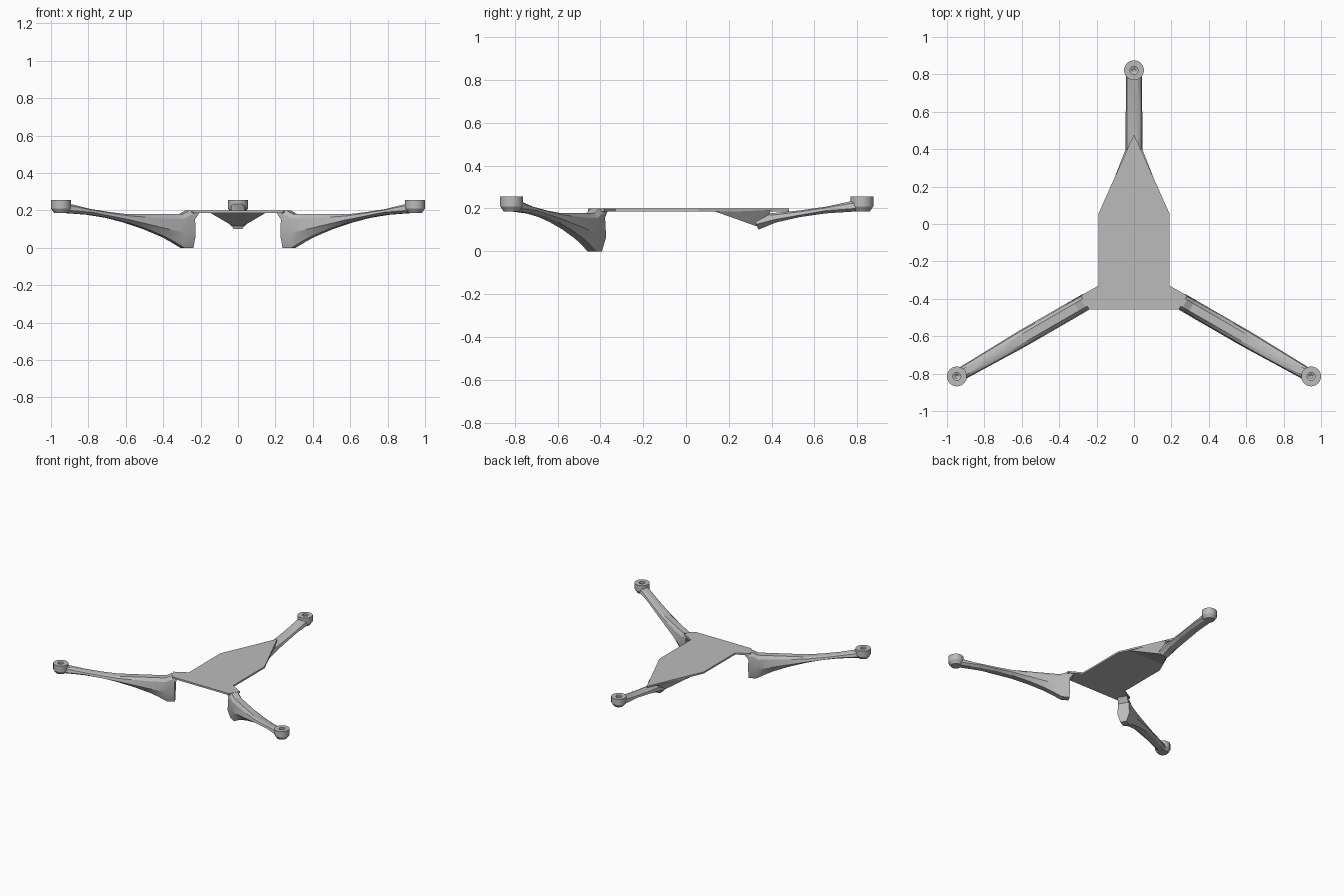
import bpy, bmesh, math
from mathutils import Vector, Matrix

cube = bpy.data.objects.get("Cube")
if cube:
    bpy.data.objects.remove(cube, do_unlink=True)

grey = bpy.data.materials.new("plain grey")
grey.use_nodes = True
COLOUR = (0.5, 0.5, 0.5, 1)
grey.diffuse_color = COLOUR
grey.node_tree.nodes["Principled BSDF"].inputs["Base Color"].default_value = COLOUR


def finish(bm, name, matrix=None, smooth=None):
    bmesh.ops.recalc_face_normals(bm, faces=bm.faces)
    mesh = bpy.data.meshes.new(name)
    bm.to_mesh(mesh)
    bm.free()
    mesh.materials.append(grey)
    ob = bpy.data.objects.new(name, mesh)
    bpy.context.collection.objects.link(ob)
    if matrix:
        ob.matrix_world = matrix
    if smooth:
        bpy.ops.object.select_all(action='DESELECT')
        ob.select_set(True)
        bpy.context.view_layer.objects.active = ob
        bpy.ops.object.shade_smooth_by_angle(angle=math.radians(smooth))
    return ob


def interp(table, u):
    for (a, va), (b, vb) in zip(table, table[1:]):
        if u <= b:
            return va + (vb - va) * max(0, (u - a) / (b - a))
    return table[-1][1]


# Arm profiles: distance inward from the tip boss, height
TOP = [(0.03, 0.237), (0.06, 0.232), (0.17, 0.208), (0.29, 0.191),
       (0.40, 0.18), (0.74, 0.18), (0.78, 0.199), (0.81, 0.199)]
BOTTOM = [(0.03, 0.186), (0.17, 0.177), (0.29, 0.16), (0.40, 0.135), (0.52, 0.1),
          (0.63, 0.06), (0.68, 0.037), (0.75, 0), (0.81, 0)]
RIDGE = [(0.03, 0.2), (0.17, 0.19), (0.4, 0.15), (0.81, 0.065)]


def arm(name, matrix, length, tip_width, slant):
    """Loft an eight-sided section; local x runs inward from the boss."""
    stops = sorted({u for t in (TOP, BOTTOM, RIDGE) for u, _ in t if u < length} | {length})
    bm = bmesh.new()
    rings = []
    for u in stops:
        zt, zb, zm = (interp(t, u) for t in (TOP, BOTTOM, RIDGE))
        w = tip_width + (0.045 - tip_width) * min(1, u / 0.4)
        half = [(0.5 * w, zt), (0.85 * w, zt - 0.3 * min(0.08, zt - zm)), (w, zm), (0.5 * w, zb)]
        section = half + [(-y, z) for y, z in reversed(half)]
        cut = slant if u == length else 0
        rings.append([bm.verts.new((u - cut * (zt - z), y, z)) for y, z in section])
    for a, b in zip(rings, rings[1:]):
        for i in range(len(a)):
            j = (i + 1) % len(a)
            bm.faces.new((a[i], a[j], b[j], b[i]))
    bm.faces.new(rings[0])
    bm.faces.new(rings[-1])
    finish(bm, name, matrix, 25)


def boss(name, matrix):
    """Turned mounting boss with a chamfered foot and a blind hole."""
    profile = [(0, 0.185), (0.036, 0.185), (0.053, 0.21), (0.053, 0.255),
               (0.021, 0.255), (0.021, 0.24), (0.01, 0.235), (0, 0.215)]
    bm = bmesh.new()
    verts = [bm.verts.new((r, 0, z)) for r, z in profile]
    edges = [bm.edges.new(p) for p in zip(verts, verts[1:])]
    bmesh.ops.spin(bm, geom=verts + edges, cent=(0, 0, 0), axis=(0, 0, 1),
                   angle=math.tau, steps=32)
    bmesh.ops.remove_doubles(bm, verts=bm.verts, dist=0.0001)
    finish(bm, name, matrix, 30)


def hull(name, points):
    bm = bmesh.new()
    for p in points:
        bm.verts.new(p)
    bmesh.ops.convex_hull(bm, input=bm.verts)
    return finish(bm, name)


# Central plate, mirrored outline
side = [(0.24, -0.457), (0.285, -0.383), (0.19, -0.33), (0.19, 0.055)]
outline = side + [(0, 0.48)] + [(-x, y) for x, y in reversed(side)]
bm = bmesh.new()
face = bm.faces.new([bm.verts.new((x, y, 0.187)) for x, y in outline])
ext = bmesh.ops.extrude_face_region(bm, geom=[face])
bmesh.ops.translate(bm, vec=(0, 0, 0.013),
                    verts=[v for v in ext["geom"] if isinstance(v, bmesh.types.BMVert)])
finish(bm, "central_plate")

# Three arms and bosses: position, inward heading, length, tip width, end slant
for label, x, y, heading, length, tip, slant in [
        ("left", 0.947, -0.815, 150, 0.806, 0.034, 0),
        ("right", -0.947, -0.815, 30, 0.806, 0.034, 0),
        ("back", 0, 0.822, -90, 0.515, 0.043, 0.4)]:
    place = Matrix.Translation((x, y, 0)) @ Matrix.Rotation(math.radians(heading), 4, 'Z')
    arm(label + "_arm", place, length, tip, slant)
    boss(label + "_boss", place)

    # Small fillet under the plate at the root of each front arm
    if label != "back":
        corners = [(0.8, 0.187), (0.8, 0.15), (0.806, 0.15), (0.814, 0.172), (0.835, 0.188)]
        hull(label + "_root_fillet",
             [place @ Vector((u, w, z)) for u, z in corners for w in (-0.036, 0.036)])

# Flared gusset between the plate and the back arm
half = [(0.15, 0.13, 0.188), (0.045, 0.305, 0.148), (0.025, 0.335, 0.115), (0.045, 0.4, 0.19)]
hull("back_gusset", [(s * x, y, z) for x, y, z in half for s in (-1, 1)])
